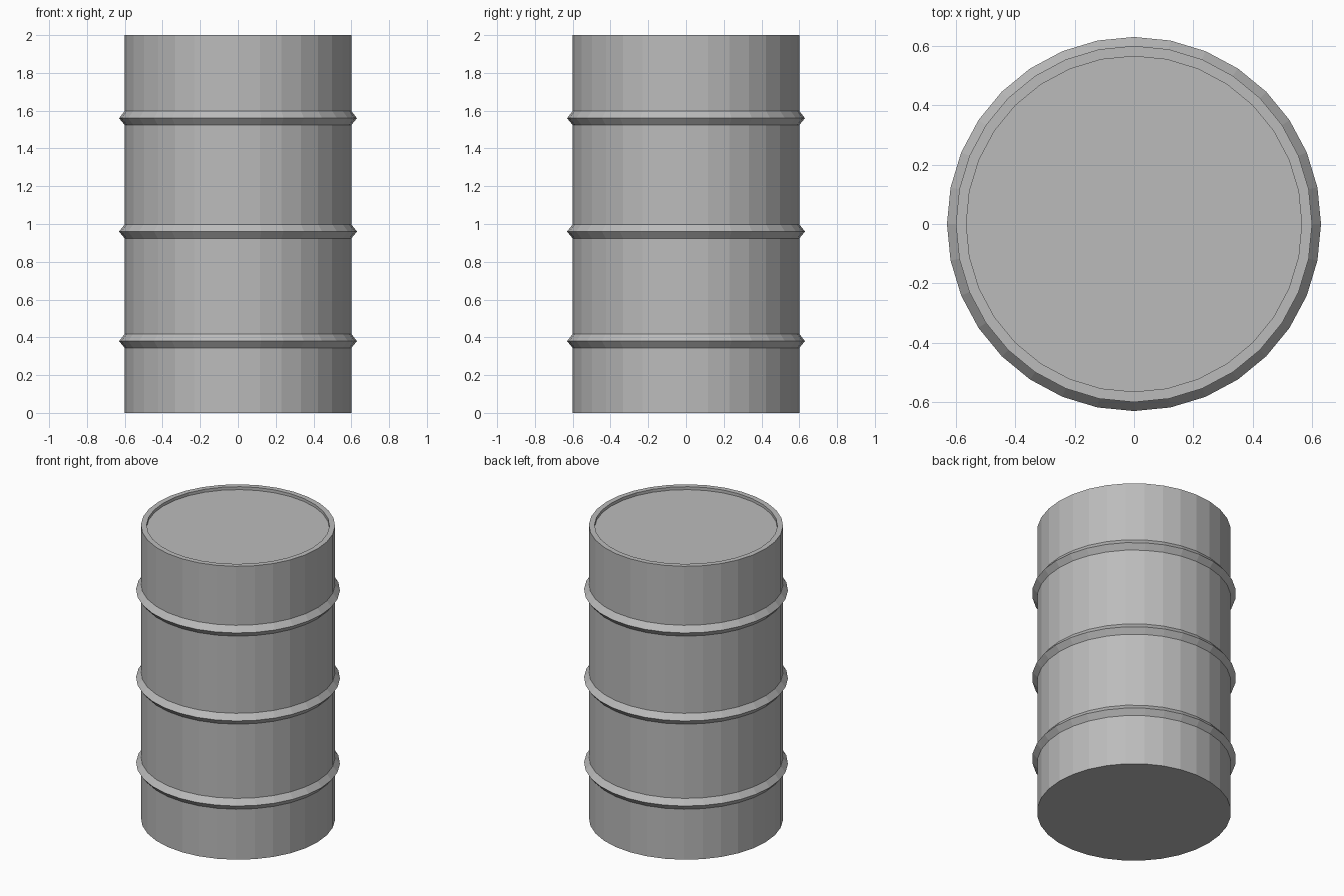
import bpy, bmesh, math

if "Cube" in bpy.data.objects:
    bpy.data.objects.remove(bpy.data.objects["Cube"])

SIDES = 32
R, R_RIB, R_LID = 0.6, 0.63, 0.565

steel = bpy.data.materials.new("grey steel")
steel.diffuse_color = (0.5, 0.5, 0.5, 1)
steel.use_nodes = True
steel.node_tree.nodes["Principled BSDF"].inputs["Base Color"].default_value = steel.diffuse_color

# Drum profile from the base up: wall, three pointed ribs, rim, recessed lid
profile = [(R, 0.0)]
for z in (0.38, 0.96, 1.56):
    profile += [(R, z - 0.036), (R_RIB, z), (R, z + 0.038)]
profile += [(R, 2.0), (R_LID, 2.0), (R_LID, 1.98)]

bm = bmesh.new()
rings = []
for r, z in profile:
    rings.append([bm.verts.new((r * math.cos(2 * math.pi * i / SIDES),
                                r * math.sin(2 * math.pi * i / SIDES), z))
                  for i in range(SIDES)])
for low, high in zip(rings, rings[1:]):
    for i in range(SIDES):
        j = (i + 1) % SIDES
        bm.faces.new((low[i], low[j], high[j], high[i]))

# Flat base and lid
bm.faces.new(rings[0][::-1])
bm.faces.new(rings[-1])

mesh = bpy.data.meshes.new("drum")
bm.to_mesh(mesh)
bm.free()
mesh.materials.append(steel)
bpy.context.collection.objects.link(bpy.data.objects.new("drum", mesh))
